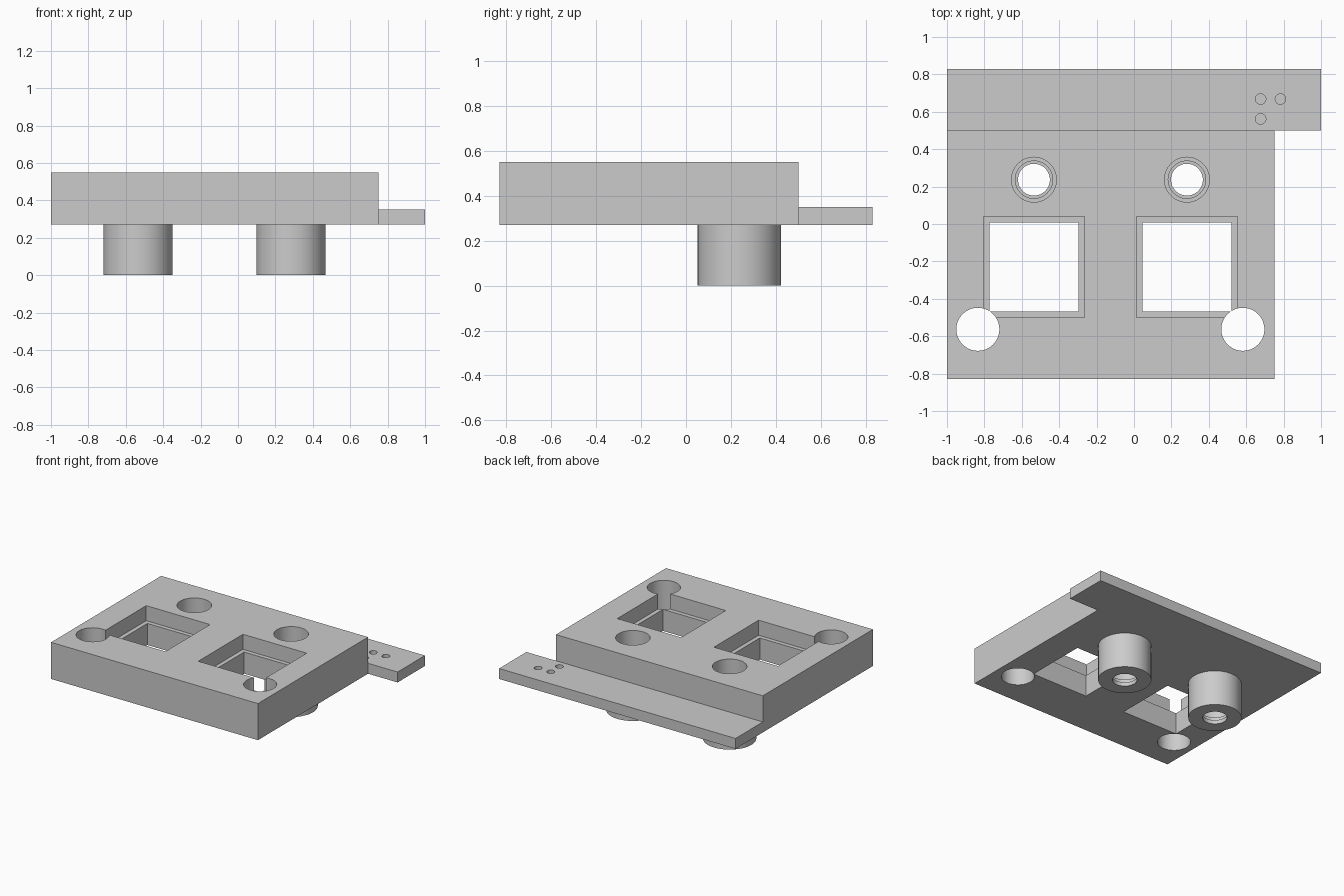
import bpy
import math

if "Cube" in bpy.data.objects:
    bpy.data.objects.remove(bpy.data.objects["Cube"])

grey = bpy.data.materials.new("plain_grey")
grey.diffuse_color = (0.6, 0.6, 0.6, 1.0)
grey.use_nodes = True
grey.node_tree.nodes["Principled BSDF"].inputs["Base Color"].default_value = grey.diffuse_color


def box(name, x0, x1, y0, y1, z0, z1):
    bpy.ops.mesh.primitive_cube_add(size=1, location=((x0 + x1) / 2, (y0 + y1) / 2, (z0 + z1) / 2))
    ob = bpy.context.object
    ob.name = name
    ob.scale = (x1 - x0, y1 - y0, z1 - z0)
    bpy.ops.object.transform_apply(location=True, rotation=False, scale=True)
    ob.data.materials.append(grey)
    return ob


def rod(name, x, y, r, z0, z1, sides=64):
    bpy.ops.mesh.primitive_cylinder_add(vertices=sides, radius=r, depth=z1 - z0,
                                        location=(x, y, (z0 + z1) / 2))
    ob = bpy.context.object
    ob.name = name
    bpy.ops.object.transform_apply(location=True, rotation=False, scale=True)
    ob.data.materials.append(grey)
    return ob


def combine(target, tool, operation):
    mod = target.modifiers.new("join_or_cut", 'BOOLEAN')
    mod.operation = operation
    mod.solver = 'EXACT'
    mod.object = tool
    bpy.context.view_layer.objects.active = target
    bpy.ops.object.modifier_apply(modifier=mod.name)
    bpy.data.objects.remove(tool, do_unlink=True)


# Thick plate with the thin rear tab
plate = box("mounting_plate", -1, 0.75, -0.83, 0.50, 0.27, 0.55)
combine(plate, box("rear_tab", -1, 1, 0.50, 0.83, 0.27, 0.35), 'UNION')

# Two identical stations: standoff, stepped bore and stepped square window
for cx in (-0.535, 0.283):
    combine(plate, rod("standoff", cx, 0.237, 0.185, 0.0, 0.30), 'UNION')
    for r, z0 in ((0.12, 0.06), (0.10, 0.03), (0.085, -0.1)):
        combine(plate, rod("bore_cutter", cx, 0.237, r, z0, 0.7), 'DIFFERENCE')
    for half, z0 in ((0.27, 0.435), (0.2375, 0.1)):
        combine(plate, box("window_cutter", cx - half, cx + half,
                           -0.229 - half, -0.229 + half, z0, 0.7), 'DIFFERENCE')

# Round through holes near the front corners
for x in (-0.835, 0.582):
    combine(plate, rod("corner_hole_cutter", x, -0.563, 0.115, 0.1, 0.7), 'DIFFERENCE')

# Three small blind holes in the tab
for x, y in ((0.677, 0.668), (0.783, 0.668), (0.677, 0.562)):
    combine(plate, rod("pin_hole_cutter", x, y, 0.028, 0.315, 0.5, 32), 'DIFFERENCE')

bpy.ops.object.select_all(action='DESELECT')
plate.select_set(True)
bpy.context.view_layer.objects.active = plate
bpy.ops.object.shade_smooth_by_angle(angle=math.radians(30))
